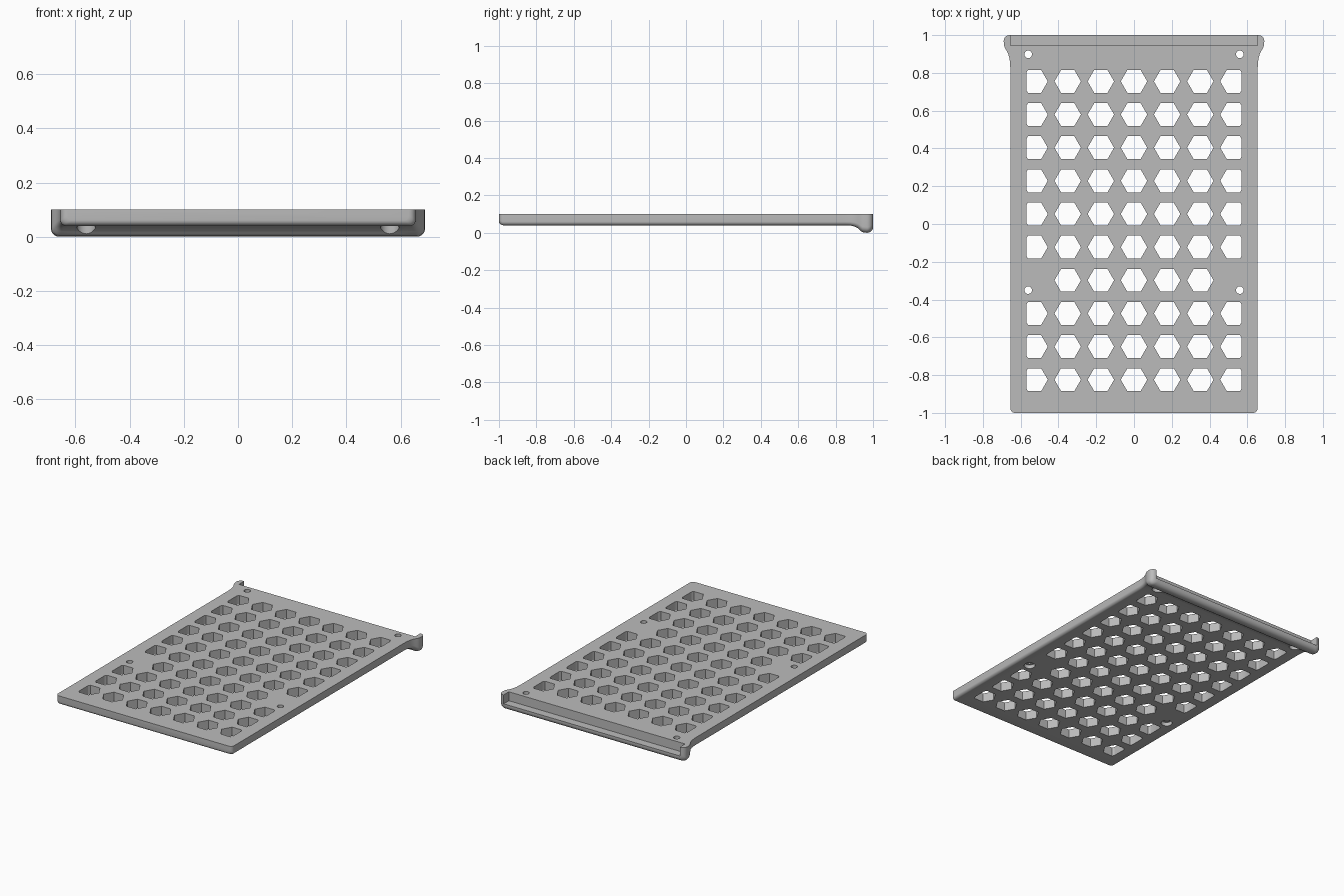
import bpy, bmesh, math
from mathutils import Matrix

cube = bpy.data.objects.get("Cube")
if cube:
    bpy.data.objects.remove(cube)

TOP, HALF_W = 0.10, 0.655
PITCH, HEX_R = 0.1755, 0.07

grey = bpy.data.materials.new("light_grey")
grey.use_nodes = True
grey.diffuse_color = (0.5, 0.5, 0.5, 1)
grey.node_tree.nodes["Principled BSDF"].inputs["Base Color"].default_value = (0.5, 0.5, 0.5, 1)


def make_object(name, bm):
    bmesh.ops.recalc_face_normals(bm, faces=bm.faces)
    mesh = bpy.data.meshes.new(name)
    bm.to_mesh(mesh)
    bm.free()
    mesh.materials.append(grey)
    obj = bpy.data.objects.new(name, mesh)
    bpy.context.collection.objects.link(obj)
    return obj


def prism(bm, outline, z0, z1):
    """Closed upright prism over a flat outline."""
    low = [bm.verts.new((x, y, z0)) for x, y in outline]
    high = [bm.verts.new((x, y, z1)) for x, y in outline]
    bm.faces.new(low[::-1])
    bm.faces.new(high)
    for i in range(len(low)):
        j = (i + 1) % len(low)
        bm.faces.new((low[i], low[j], high[j], high[i]))


def circle(x, y, r, n=24):
    return [(x + r * math.cos(math.tau * i / n), y + r * math.sin(math.tau * i / n)) for i in range(n)]


def section(y, half, bottom, r, steps=6):
    """Cross-section with square top corners and rounded bottom corners."""
    right = [(half, y, TOP)]
    for i in range(steps + 1):
        a = i / steps * math.pi / 2
        right.append((half - r + r * math.cos(a), y, bottom + r - r * math.sin(a)))
    return right + [(-x, yy, z) for x, yy, z in reversed(right)]


# Tray body: lofted from front to the flared, deepened back lip
stations = []
for i in range(6):                       # rounded front end
    a = i / 5 * math.pi / 2
    s, c = math.sin(a), 1 - math.cos(a)
    stations.append((-1 + 0.025 * c, HALF_W - 0.025 * (1 - s), 0.04 + 0.02 * (1 - s), 0.02))
stations += [(0.83, 0.655, 0.04, 0.02), (0.86, 0.657, 0.04, 0.02),
             (0.88, 0.660, 0.039, 0.021), (0.90, 0.666, 0.034, 0.023),
             (0.915, 0.673, 0.027, 0.025), (0.925, 0.679, 0.019, 0.027),
             (0.935, 0.684, 0.009, 0.029), (0.945, 0.688, 0.003, 0.03)]
for i in range(7):                       # rounded back end
    a = i / 6 * math.pi / 2
    s, c = math.sin(a), 1 - math.cos(a)
    stations.append((0.968 + 0.032 * s, 0.69 - 0.03 * c, 0.03 * c, 0.03))

bm = bmesh.new()
rings = [[bm.verts.new(p) for p in section(*st)] for st in stations]
for a, b in zip(rings, rings[1:]):
    for i in range(len(a)):
        j = (i + 1) % len(a)
        bm.faces.new((a[i], a[j], b[j], b[i]))
bm.faces.new(rings[0])
bm.faces.new(rings[-1][::-1])
tray = make_object("ventilated_tray", bm)

# Hexagonal vents, outer columns clipped flat
bm = bmesh.new()
for row in range(10):
    for col in range(-3, 4):
        if row == 6 and abs(col) == 3:
            continue
        cx, cy = col * PITCH, 0.755 - row * PITCH
        outline = circle(cx, cy, HEX_R, 6)
        if abs(col) == 3:
            side = 1 if col > 0 else -1
            tip = 0.57
            slope = math.tan(math.pi / 3)
            dy = (abs(cx) + HEX_R - tip) * slope
            k = 0 if side > 0 else 3
            ends = [(side * tip, cy - side * dy), (side * tip, cy + side * dy)]
            outline[k:k + 1] = ends
        prism(bm, outline, -0.1, 0.2)
vents = make_object("vent_cutter", bm)

# Screw holes, and their wider recesses underneath
bm_hole, bm_recess = bmesh.new(), bmesh.new()
for x in (-0.56, 0.56):
    for y in (0.898, -0.35):
        prism(bm_hole, circle(x, y, 0.02), -0.1, 0.2)
        prism(bm_recess, circle(x, y, 0.035), -0.1, 0.065)
holes = make_object("screw_hole_cutter", bm_hole)
recesses = make_object("screw_recess_cutter", bm_recess)

# Open notch along the back lip
bm = bmesh.new()
prism(bm, [(-HALF_W, 0.945), (HALF_W, 0.945), (HALF_W, 1.1), (-HALF_W, 1.1)], 0.04, 0.2)
notch = make_object("notch_cutter", bm)

bpy.context.view_layer.objects.active = tray
tray.select_set(True)
for cutter in (notch, vents, recesses, holes):
    mod = tray.modifiers.new(cutter.name, "BOOLEAN")
    mod.operation = "DIFFERENCE"
    mod.solver = "EXACT"
    mod.object = cutter
    bpy.ops.object.modifier_apply(modifier=mod.name)
    bpy.data.objects.remove(cutter)

bpy.ops.object.shade_smooth_by_angle(angle=math.radians(30))
